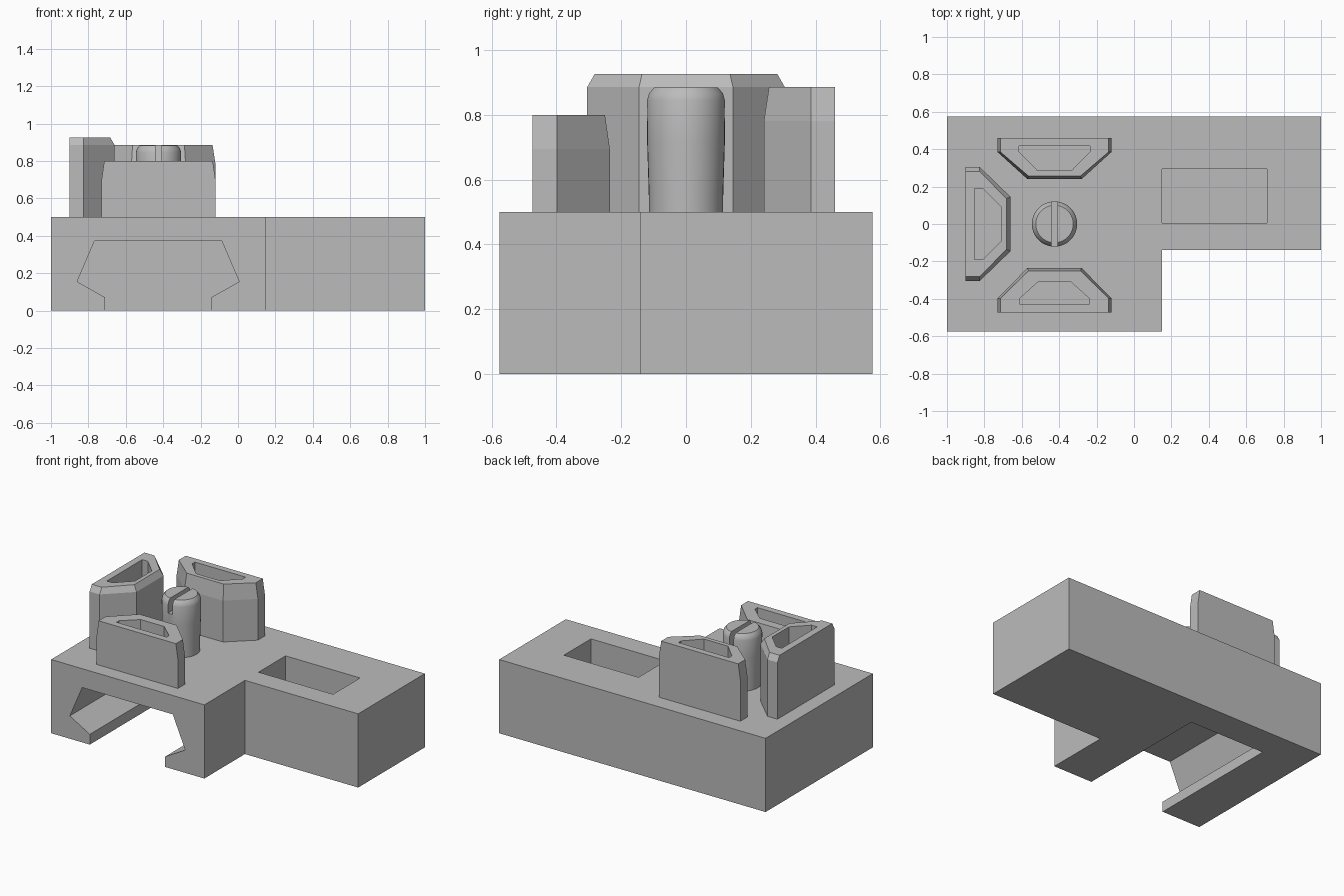
import bpy, bmesh, math
from mathutils import Matrix

if "Cube" in bpy.data.objects:
    bpy.data.objects.remove(bpy.data.objects["Cube"], do_unlink=True)

grey = bpy.data.materials.new("plain grey")
grey.use_nodes = True
grey.diffuse_color = (0.5, 0.5, 0.5, 1)
grey.node_tree.nodes["Principled BSDF"].inputs["Base Color"].default_value = (0.5, 0.5, 0.5, 1)

BASE_TOP = 0.5
SINK = BASE_TOP - 0.02


def loft(name, rings):
    """Solid through matching rings of 3D points, capped at both ends."""
    bm = bmesh.new()
    loops = [[bm.verts.new(p) for p in ring] for ring in rings]
    for a, b in zip(loops, loops[1:]):
        n = len(a)
        for i in range(n):
            j = (i + 1) % n
            bm.faces.new((a[i], a[j], b[j], b[i]))
    bm.faces.new(loops[0])
    bm.faces.new(loops[-1])
    bmesh.ops.recalc_face_normals(bm, faces=bm.faces)
    mesh = bpy.data.meshes.new(name)
    bm.to_mesh(mesh)
    bm.free()
    mesh.materials.append(grey)
    obj = bpy.data.objects.new(name, mesh)
    bpy.context.collection.objects.link(obj)
    return obj


def prism(name, outline, z0, z1):
    return loft(name, [[(x, y, z) for x, y in outline] for z in (z0, z1)])


def box(name, x0, x1, y0, y1, z0, z1):
    return prism(name, [(x0, y0), (x1, y0), (x1, y1), (x0, y1)], z0, z1)


def cut(obj, cutter):
    """Subtract the cutter, bake the result and remove the cutter."""
    cutter.hide_render = True
    mod = obj.modifiers.new("cut", 'BOOLEAN')
    mod.operation = 'DIFFERENCE'
    mod.solver = 'EXACT'
    mod.object = cutter
    bpy.context.view_layer.update()
    deps = bpy.context.evaluated_depsgraph_get()
    mesh = bpy.data.meshes.new_from_object(obj.evaluated_get(deps))
    obj.modifiers.clear()
    obj.data = mesh
    bpy.data.objects.remove(cutter, do_unlink=True)


# L-shaped base block
base = prism("base_block", [(-1, -0.575), (0.15, -0.575), (0.15, -0.14),
                            (1, -0.14), (1, 0.575), (-1, 0.575)], 0, BASE_TOP)

# Undercut rail channel, open at the front and closed near the back
half = [(0.283, -0.1), (0.283, 0.07), (0.433, 0.155), (0.34, 0.372)]
channel = [(-0.427 + x, z) for x, z in half] + [(-0.427 - x, z) for x, z in reversed(half)]
cut(base, loft("channel_cutter", [[(x, y, z) for x, z in channel] for y in (-0.7, 0.37)]))

# Rectangular pocket in the arm
cut(base, box("pocket_cutter", 0.15, 0.71, 0.005, 0.295, 0.13, 0.6))


def trapezoid(half_width, half_inner, back, shoulder, inner):
    """Jaw outline: the flat back at high y, the narrow face towards the centre."""
    return [(half_width, back), (half_width, shoulder), (half_inner, inner),
            (-half_inner, inner), (-half_inner - (half_width - half_inner), shoulder),
            (-half_width, back)]


def jaw(name, back, front, top, bevel, bevel_height, pocket, turn, centre):
    """Hollow jaw with a tapered upper edge, turned about the post."""
    shoulder = back - 0.075
    full = trapezoid(0.305, 0.145, back, shoulder, front)
    small = trapezoid(0.305 - bevel, 0.145 - bevel * 0.4, back, shoulder, front + bevel)
    body = loft(name, [[(x, y, z) for x, y in ring] for ring, z in
                       ((full, SINK), (full, top - bevel_height), (small, top))])
    cut(body, prism(name + "_cutter", pocket, BASE_TOP + 0.06, top + 0.1))
    body.data.transform(Matrix.Translation((centre, 0, 0)) @ Matrix.Rotation(turn, 4, 'Z'))
    return body


# Three jaws around the post
jaw("back_jaw", 0.46, 0.24, 0.885, 0.016, 0.105,
    trapezoid(0.19, 0.09, 0.417, 0.387, 0.285), 0, -0.425)
jaw("front_jaw", 0.473, 0.235, 0.8, 0.015, 0.105,
    trapezoid(0.188, 0.088, 0.427, 0.4, 0.31), math.pi, -0.425)
jaw("side_jaw", 0.475, 0.235, 0.925, 0.023, 0.04,
    trapezoid(0.19, 0.09, 0.427, 0.385, 0.285), math.pi / 2, -0.425)

# Slotted round post
profile = [(0.114, SINK), (0.115, 0.56), (0.12, 0.72), (0.121, 0.845),
           (0.115, 0.866), (0.1, 0.884)]
angles = [math.tau * i / 40 for i in range(40)]
post = loft("slotted_post", [[(-0.425 + r * math.cos(a), r * math.sin(a), z) for a in angles]
                             for r, z in profile])
cut(post, box("slot_cutter", -0.441, -0.409, -0.2, 0.2, 0.79, 1))
bpy.ops.object.select_all(action='DESELECT')
post.select_set(True)
bpy.context.view_layer.objects.active = post
bpy.ops.object.shade_smooth_by_angle(angle=math.radians(35))
